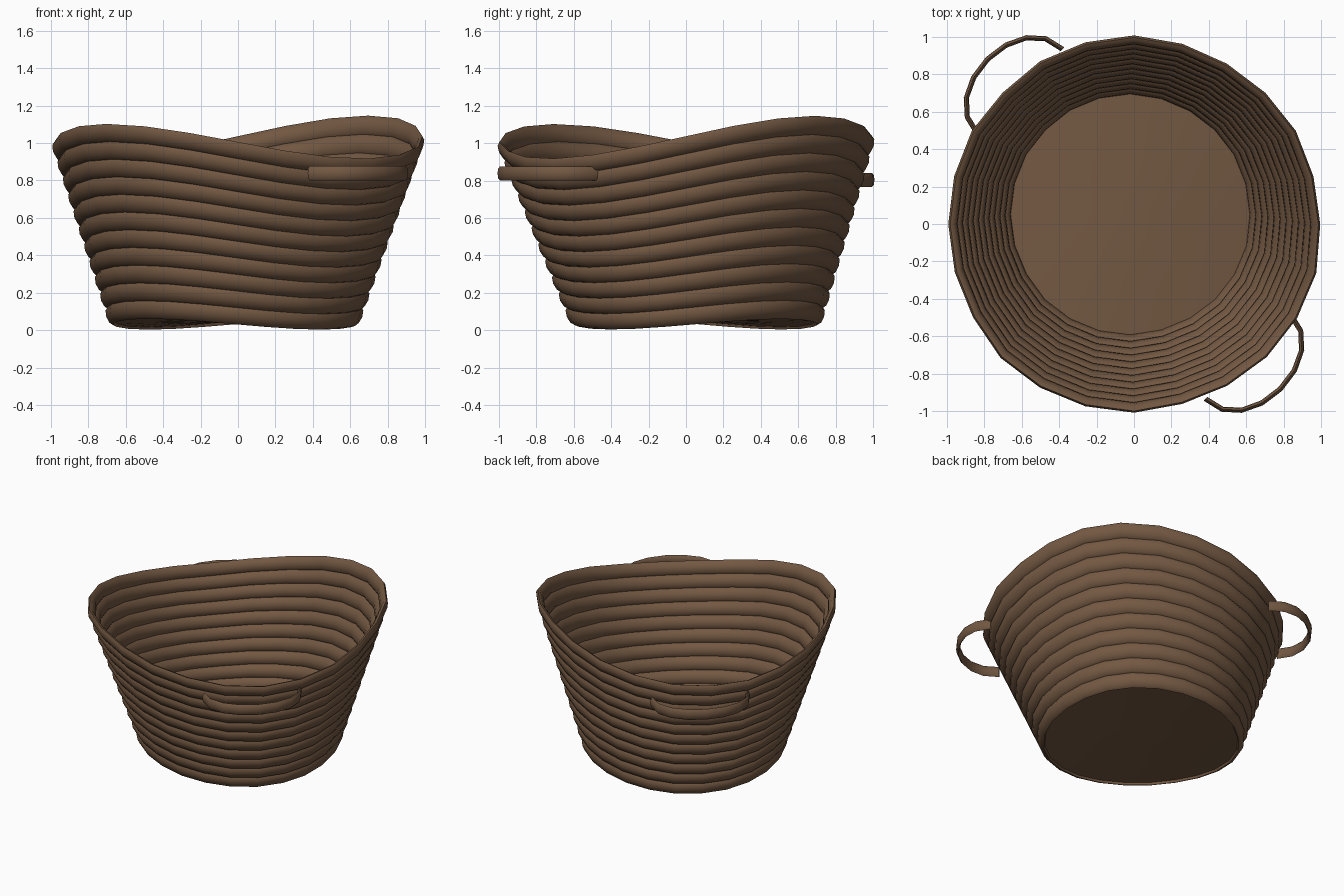
import bpy, bmesh, math, random
from mathutils import Vector

random.seed(4)
SIDES, ROWS = 24, 11

cube = bpy.data.objects.get("Cube")
if cube:
    bpy.data.objects.remove(cube, do_unlink=True)

wicker = bpy.data.materials.new("brown_wicker")
wicker.use_nodes = True
wicker.diffuse_color = (0.17, 0.097, 0.054, 1)
wicker.node_tree.nodes["Principled BSDF"].inputs["Base Color"].default_value = wicker.diffuse_color

wobble = [random.uniform(-0.008, 0.006) for _ in range(SIDES)]


def wall_point(i, t):
    """Centre line of the wall: side i, t from 0 (bottom coil) to 1 (rim)."""
    a = math.tau * i / SIDES
    r = 0.665 + 0.31 * t + wobble[i % SIDES] * (0.5 + t)
    x, y = r * math.cos(a), r * math.sin(a)
    z = 0.078 + 0.897 * t
    z += (0.032 + 0.068 * t) * math.sin(2 * a) + 0.015 * t * (x + y)
    return Vector((x - 0.02 * (1 - t), y + 0.05 * (1 - t), z))


def finish(name, bm, angle=40):
    bmesh.ops.recalc_face_normals(bm, faces=bm.faces)
    mesh = bpy.data.meshes.new(name)
    bm.to_mesh(mesh)
    bm.free()
    mesh.materials.append(wicker)
    obj = bpy.data.objects.new(name, mesh)
    bpy.context.collection.objects.link(obj)
    bpy.ops.object.select_all(action="DESELECT")
    obj.select_set(True)
    bpy.context.view_layer.objects.active = obj
    bpy.ops.object.shade_smooth_by_angle(angle=math.radians(angle))
    return obj


def loft(name, sections, closed):
    """Skin a list of equal cross-section loops."""
    bm = bmesh.new()
    loops = [[bm.verts.new(p) for p in s] for s in sections]
    n = len(loops[0])
    pairs = list(zip(loops, loops[1:]))
    if closed:
        pairs.append((loops[-1], loops[0]))
    else:
        bm.faces.new(loops[0])
        bm.faces.new(loops[-1])
    for a, b in pairs:
        for k in range(n):
            m = (k + 1) % n
            bm.faces.new((a[k], a[m], b[m], b[k]))
    return finish(name, bm)


def oval(centre, across, up, n=8):
    return [centre + across * math.cos(math.tau * k / n) + up * math.sin(math.tau * k / n)
            for k in range(n)]


# Stacked coils of the wall, each as tall as the local row spacing
step = 1 / (ROWS - 1)
for row in range(ROWS):
    t = row * step
    sections = []
    for i in range(SIDES):
        up = (wall_point(i, t + step / 2) - wall_point(i, t - step / 2)) * 0.51
        a = math.tau * i / SIDES
        tangent = Vector((-math.sin(a), math.cos(a), 0))
        across = tangent.cross(up).normalized() * 0.022
        sections.append(oval(wall_point(i, t), across, up))
    loft(f"wall_coil_{row + 1}", sections, True)

# Thin floor following the warp of the bottom coil
bm = bmesh.new()
levels = []
for drop in (0, 0.015):
    centre = Vector((-0.02, 0.05, 0.062 - drop))
    rings = []
    for f in (0.35, 0.7, 0.99):
        ring = []
        for i in range(SIDES):
            p = wall_point(i, 0)
            q = centre.lerp(p, f)
            q.z = centre.z + (p.z - 0.078) * f * f
            ring.append(bm.verts.new(q))
        rings.append(ring)
    hub = bm.verts.new(centre)
    for i in range(SIDES):
        j = (i + 1) % SIDES
        bm.faces.new((hub, rings[0][i], rings[0][j]))
        for a, b in zip(rings, rings[1:]):
            bm.faces.new((a[i], b[i], b[j], a[j]))
    levels.append(rings[-1])
for i in range(SIDES):
    j = (i + 1) % SIDES
    bm.faces.new((levels[0][i], levels[1][i], levels[1][j], levels[0][j]))
finish("basket_floor", bm)

# Looped handles at the two low corners
for name, side, height in (("front_left_handle", 1, 0.838), ("back_right_handle", -1, 0.803)):
    out = Vector((1, -1, 0)).normalized() * side
    along = Vector((1, 1, 0)).normalized() * side
    sections = []
    for k in range(9):
        a = math.pi * (1 - k / 8)
        centre = along * (0.32 * math.cos(a) - 0.07) + out * (0.93 + 0.245 * math.sin(a) ** 0.9)
        centre.z = height
        across = (along * math.cos(a) + out * math.sin(a)).normalized() * 0.014
        sections.append(oval(centre, across, Vector((0, 0, 0.038))))
    loft(name, sections, False)
